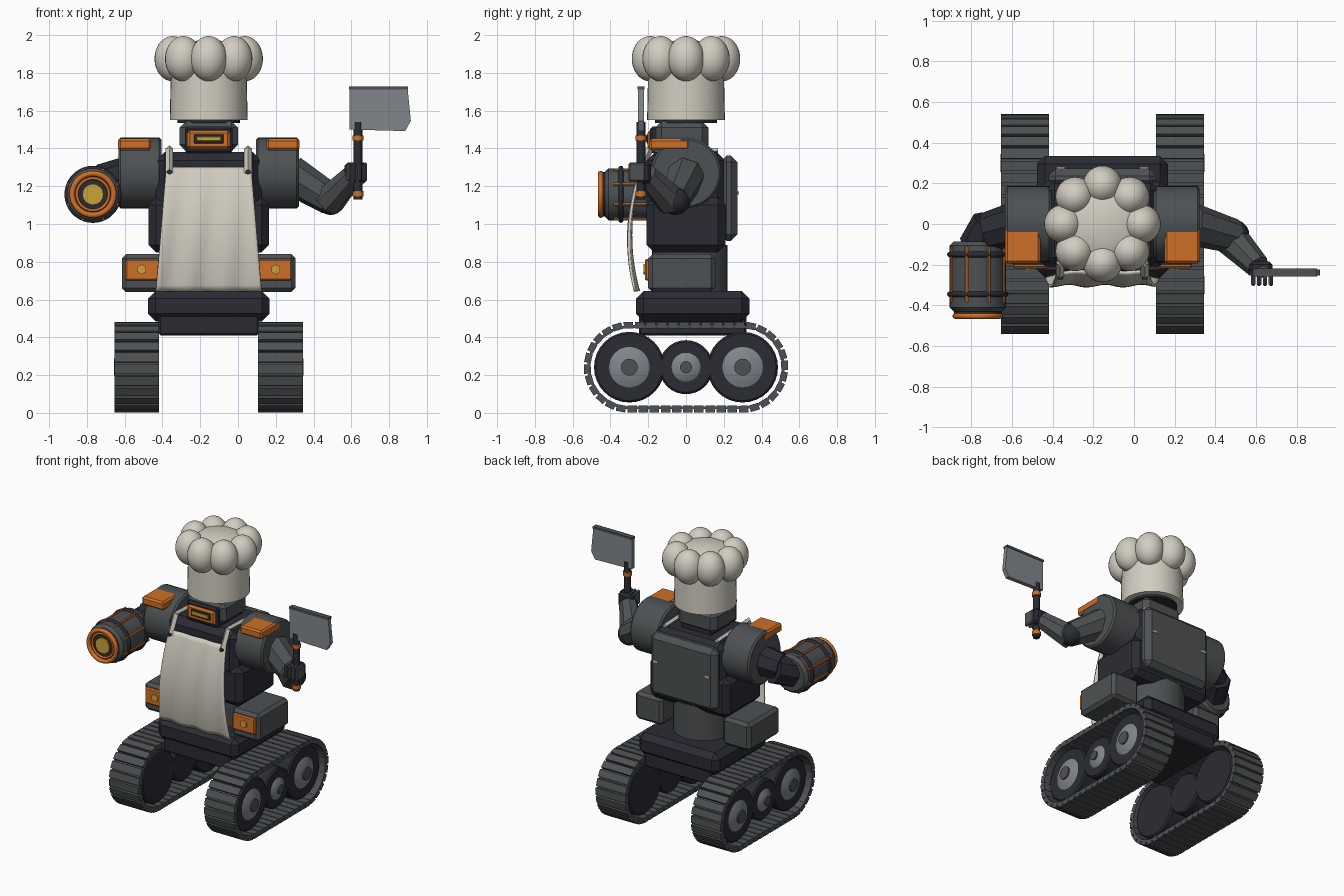
import bpy, bmesh, math
from mathutils import Vector, Matrix

if "Cube" in bpy.data.objects:
    bpy.data.objects.remove(bpy.data.objects["Cube"])

MID = -0.155  # centre line of the body


def material(name, rgb):
    m = bpy.data.materials.new(name)
    m.use_nodes = True
    m.diffuse_color = (*rgb, 1)
    m.node_tree.nodes["Principled BSDF"].inputs["Base Color"].default_value = (*rgb, 1)
    return m


GREY = material("armour grey", (0.075, 0.083, 0.087))
DARK = material("dark navy", (0.024, 0.024, 0.034))
ORANGE = material("orange", (0.62, 0.16, 0.02))
YELLOW = material("yellow", (0.6, 0.36, 0.04))
CREAM = material("cream cloth", (0.64, 0.61, 0.53))
STEEL = material("steel", (0.22, 0.24, 0.26))


def finish(name, bm, mat, smooth=False):
    bmesh.ops.recalc_face_normals(bm, faces=bm.faces)
    me = bpy.data.meshes.new(name)
    bm.to_mesh(me)
    bm.free()
    me.materials.append(mat)
    ob = bpy.data.objects.new(name, me)
    bpy.context.collection.objects.link(ob)
    if smooth:
        bpy.ops.object.select_all(action='DESELECT')
        ob.select_set(True)
        bpy.context.view_layer.objects.active = ob
        bpy.ops.object.shade_smooth_by_angle(angle=math.radians(40))
    return ob


def box(name, lo, hi, mat, bevel=0.0):
    lo, hi = Vector(lo), Vector(hi)
    bm = bmesh.new()
    bmesh.ops.create_cube(bm, size=1)
    bmesh.ops.transform(bm, verts=bm.verts, matrix=Matrix.Translation((lo + hi) / 2)
                        @ Matrix.Diagonal((*(hi - lo), 1)))
    if bevel:
        bmesh.ops.bevel(bm, geom=bm.edges[:], offset=bevel, segments=1, affect='EDGES')
    return finish(name, bm, mat)


def side_box(name, s, x, y, z, mat, bevel=0.0):
    """Box at x distances from the centre line, on side s."""
    a, b = sorted(MID + s * v for v in x)
    return box(name, (a, y[0], z[0]), (b, y[1], z[1]), mat, bevel)


def rod(name, p, q, r, mat, r2=None, sides=32, bevel=0.0, smooth=True):
    p, q = Vector(p), Vector(q)
    bm = bmesh.new()
    bmesh.ops.create_cone(bm, cap_ends=True, segments=sides, radius1=r,
                          radius2=r if r2 is None else r2, depth=(q - p).length)
    if bevel:
        caps = [e for e in bm.edges if abs(e.verts[0].co.z - e.verts[1].co.z) < 1e-5]
        bmesh.ops.bevel(bm, geom=caps, offset=bevel, segments=1, affect='EDGES')
    turn = (q - p).to_track_quat('Z', 'Y').to_matrix().to_4x4()
    bmesh.ops.transform(bm, verts=bm.verts, matrix=Matrix.Translation((p + q) / 2) @ turn)
    return finish(name, bm, mat, smooth)


def ball(name, c, size, mat):
    bm = bmesh.new()
    bmesh.ops.create_uvsphere(bm, u_segments=28, v_segments=18, radius=1)
    bmesh.ops.transform(bm, verts=bm.verts,
                        matrix=Matrix.Translation(c) @ Matrix.Diagonal((*size, 1)))
    return finish(name, bm, mat, True)


def ring(name, c, r, thick, mat):
    """Torus around the y axis."""
    bpy.ops.mesh.primitive_torus_add(location=c, rotation=(math.pi / 2, 0, 0), major_radius=r,
                                     minor_radius=thick, major_segments=36, minor_segments=8)
    ob = bpy.context.object
    ob.name = name
    ob.data.materials.append(mat)
    bpy.ops.object.shade_smooth()


# Tracks: a closed band with raised plates
HALF, AXLE, R = 0.3, 0.242, 0.222


def track_point(t):
    """Position and outward angle on the belt line, t from 0 to 1."""
    arc = math.pi * R
    d = (t % 1) * (4 * HALF + 2 * arc)
    if d < 2 * HALF:
        return HALF - d, AXLE + R, math.pi / 2
    if d < 2 * HALF + arc:
        a = math.pi / 2 + (d - 2 * HALF) / R
        return -HALF + R * math.cos(a), AXLE + R * math.sin(a), a
    if d < 4 * HALF + arc:
        return -HALF + d - 2 * HALF - arc, AXLE - R, -math.pi / 2
    a = -math.pi / 2 + (d - 4 * HALF - arc) / R
    return HALF + R * math.cos(a), AXLE + R * math.sin(a), a


def track(name, x0, x1):
    bm = bmesh.new()
    n, loops = 88, []
    for i in range(n):
        y, z, a = track_point(i / n)
        loops.append([bm.verts.new((x, y + k * math.cos(a), z + k * math.sin(a)))
                      for x, k in ((x0, 0), (x1, 0), (x1, -0.014), (x0, -0.014))])
    for i in range(n):
        p, q = loops[i], loops[(i + 1) % n]
        for j in range(4):
            bm.faces.new((p[j], p[(j + 1) % 4], q[(j + 1) % 4], q[j]))
    for i in range(0, n, 2):
        y, z, a = track_point((i + 0.5) / n)
        m = (Matrix.Translation(((x0 + x1) / 2, y, z)) @ Matrix.Rotation(a, 4, 'X')
             @ Matrix.Diagonal((x1 - x0, 0.036, 0.05, 1)))
        bmesh.ops.create_cube(bm, size=1, matrix=m)
    finish(name, bm, GREY)


for s, side in ((1, "left"), (-1, "right")):
    inner, outer = MID + s * 0.262, MID + s * 0.5
    track(side + "_track", min(inner, outer), max(inner, outer))
    for i, (y, r, hub) in enumerate(((-HALF, 0.187, 0.118), (0, 0.143, 0.084), (HALF, 0.187, 0.118))):
        c = lambda d: (MID + s * d, y, AXLE)
        rod(f"{side}_wheel_{i}", c(0.27), c(0.47), r, DARK, bevel=0.01)
        rod(f"{side}_hub_{i}", c(0.465), c(0.492), hub, STEEL, r2=hub * 0.5)
        rod(f"{side}_hub_cap_{i}", c(0.48), c(0.502), hub * 0.38, GREY, sides=16)

    # Hip boxes with lamps
    side_box(side + "_hip_box", s, (0.24, 0.46), (-0.2, 0.155), (0.64, 0.84), GREY, 0.022)
    side_box(side + "_hip_plate", s, (0.26, 0.44), (-0.218, -0.19), (0.7, 0.815), ORANGE, 0.008)
    x = MID + s * 0.355
    rod(side + "_hip_lamp", (x, -0.226, 0.76), (x, -0.21, 0.76), 0.027, YELLOW, sides=6, smooth=False)

    # Shoulders
    rod(side + "_shoulder", (MID + s * 0.25, 0, 1.27), (MID + s * 0.478, 0, 1.27), 0.187, GREY, sides=40, bevel=0.012)
    side_box(side + "_shoulder_plate", s, (0.305, 0.48), (-0.195, 0.02), (1.39, 1.452), ORANGE, 0.012)

    # Apron straps, buttons and backpack latches
    strap = MID + s * 0.208
    rod(side + "_strap_front", (strap, -0.255, 1.27), (strap, -0.19, 1.4), 0.02, CREAM, sides=4, smooth=False)
    rod(side + "_strap_top", (strap, -0.2, 1.4), (strap, 0.17, 1.385), 0.016, CREAM, sides=4, smooth=False)
    rod(side + "_apron_button", (strap, -0.272, 1.275), (strap, -0.24, 1.275), 0.013, DARK, sides=12)
    side_box(side + "_latch", s, (0.185, 0.225), (0.26, 0.28), (1.157, 1.173), CREAM)


def mid_box(name, w, y, z, mat, bevel):
    return box(name, (MID - w, y[0], z[0]), (MID + w, y[1], z[1]), mat, bevel)


# Body
mid_box("chassis_lower", 0.265, (-0.25, 0.32), (0.41, 0.52), DARK, 0.01)
mid_box("chassis", 0.322, (-0.265, 0.335), (0.485, 0.645), DARK, 0.04)
rod("waist", (MID, 0.02, 0.63), (MID, 0.02, 0.89), 0.2, GREY)
mid_box("torso_lower", 0.32, (-0.21, 0.21), (0.85, 1.14), DARK, 0.04)
mid_box("torso_upper", 0.28, (-0.21, 0.21), (1.06, 1.38), DARK, 0.045)
mid_box("backpack", 0.265, (0.18, 0.272), (0.91, 1.362), GREY, 0.035)
mid_box("neck", 0.12, (-0.12, 0.11), (1.36, 1.42), DARK, 0.01)
mid_box("head", 0.155, (-0.165, 0.12), (1.385, 1.545), GREY, 0.035)
mid_box("visor_hood", 0.125, (-0.19, -0.13), (1.375, 1.515), DARK, 0.012)
mid_box("visor_frame", 0.112, (-0.205, -0.16), (1.398, 1.495), ORANGE, 0.012)
mid_box("visor_slot", 0.078, (-0.21, -0.2), (1.427, 1.475), DARK, 0.003)
mid_box("visor_light", 0.066, (-0.215, -0.205), (1.438, 1.464), YELLOW, 0.003)

# Apron: a waving cloth that widens downwards
bm = bmesh.new()
bmesh.ops.create_grid(bm, x_segments=28, y_segments=20, size=1)
for v in bm.verts:
    u, t = v.co.x, (1 - v.co.y) / 2
    wave = 0.007 * math.sin(9 * u + 2 * t) * (0.4 + t)
    v.co = (MID + u * (0.225 + 0.055 * t), -0.235 - 0.025 * t - 0.2 * t * (1 - t) + wave, 1.3 - 0.655 * t)
apron = finish("apron", bm, CREAM, True)
thickness = apron.modifiers.new("Thickness", 'SOLIDIFY')
thickness.thickness = 0.014
thickness.offset = 0

# Chef hat
rod("hat_band", (MID, 0, 1.55), (MID, 0, 1.84), 0.206, CREAM, r2=0.2, sides=40)
rod("hat_lining", (MID, 0, 1.535), (MID, 0, 1.56), 0.165, DARK)
ball("hat_crown", (MID, 0, 1.86), (0.235, 0.235, 0.115), CREAM)
for i in range(8):
    a = i * math.pi / 4
    ball(f"hat_puff_{i}", (MID + 0.19 * math.cos(a), 0.19 * math.sin(a), 1.875),
         (0.097, 0.097, 0.12), CREAM)

# Left arm holding a cleaver
rod("left_upper_arm", (0.28, 0, 1.26), (0.49, -0.06, 1.13), 0.105, GREY, r2=0.085, sides=8, smooth=False)
ball("left_elbow", (0.49, -0.055, 1.125), (0.077, 0.077, 0.077), DARK)
rod("left_forearm", (0.48, -0.075, 1.12), (0.61, -0.21, 1.26), 0.085, GREY, r2=0.06, sides=8, smooth=False)
box("left_palm", (0.565, -0.24, 1.215), (0.68, -0.185, 1.325), DARK, 0.015)
for i in range(4):
    x = 0.575 + 0.029 * i
    box(f"left_finger_{i}", (x, -0.305, 1.225), (x + 0.022, -0.215, 1.325), GREY, 0.008)
rod("cleaver_handle", (0.635, -0.238, 1.13), (0.635, -0.238, 1.54), 0.023, DARK, sides=12)
for i, z in enumerate((1.16, 1.455)):
    rod(f"cleaver_ring_{i}", (0.635, -0.238, z - 0.014), (0.635, -0.238, z + 0.014), 0.029, ORANGE, sides=12)
bm = bmesh.new()
outline = [(0.59, 1.5), (0.885, 1.492), (0.915, 1.545), (0.898, 1.715), (0.59, 1.715)]
face = bm.faces.new([bm.verts.new((x, -0.253, z)) for x, z in outline])
grown = bmesh.ops.extrude_face_region(bm, geom=[face])["geom"]
bmesh.ops.translate(bm, vec=(0, 0.03, 0), verts=[g for g in grown if isinstance(g, bmesh.types.BMVert)])
finish("cleaver_blade", bm, STEEL)
box("cleaver_spine", (0.588, -0.257, 1.712), (0.9, -0.219, 1.728), GREY)

# Right arm ending in a drum
DX, DZ = -0.768, 1.157
rod("right_upper_arm", (-0.58, 0, 1.25), (-0.73, -0.04, 1.22), 0.11, DARK, r2=0.095, sides=8, smooth=False)
rod("right_elbow", (-0.7, 0, 1.21), (DX, -0.12, DZ), 0.1, DARK, sides=8, smooth=False)
rod("drum", (DX, -0.085, DZ), (DX, -0.43, DZ), 0.138, GREY, bevel=0.02)
for i, y in enumerate((-0.15, -0.345)):
    ring(f"drum_band_{i}", (DX, y, DZ), 0.137, 0.014, DARK)
for i in range(8):
    a = (i + 0.5) * math.pi / 4
    x, z = DX + 0.139 * math.cos(a), DZ + 0.139 * math.sin(a)
    rod(f"drum_bar_{i}", (x, -0.11, z), (x, -0.385, z), 0.009, ORANGE, sides=8)
rod("drum_face", (DX, -0.42, DZ), (DX, -0.445, DZ), 0.118, DARK)
ring("drum_rim", (DX, -0.452, DZ), 0.11, 0.015, ORANGE)
ring("drum_inner_rim", (DX, -0.448, DZ), 0.085, 0.008, ORANGE)
rod("drum_core", (DX, -0.44, DZ), (DX, -0.455, DZ), 0.056, YELLOW, sides=16)
